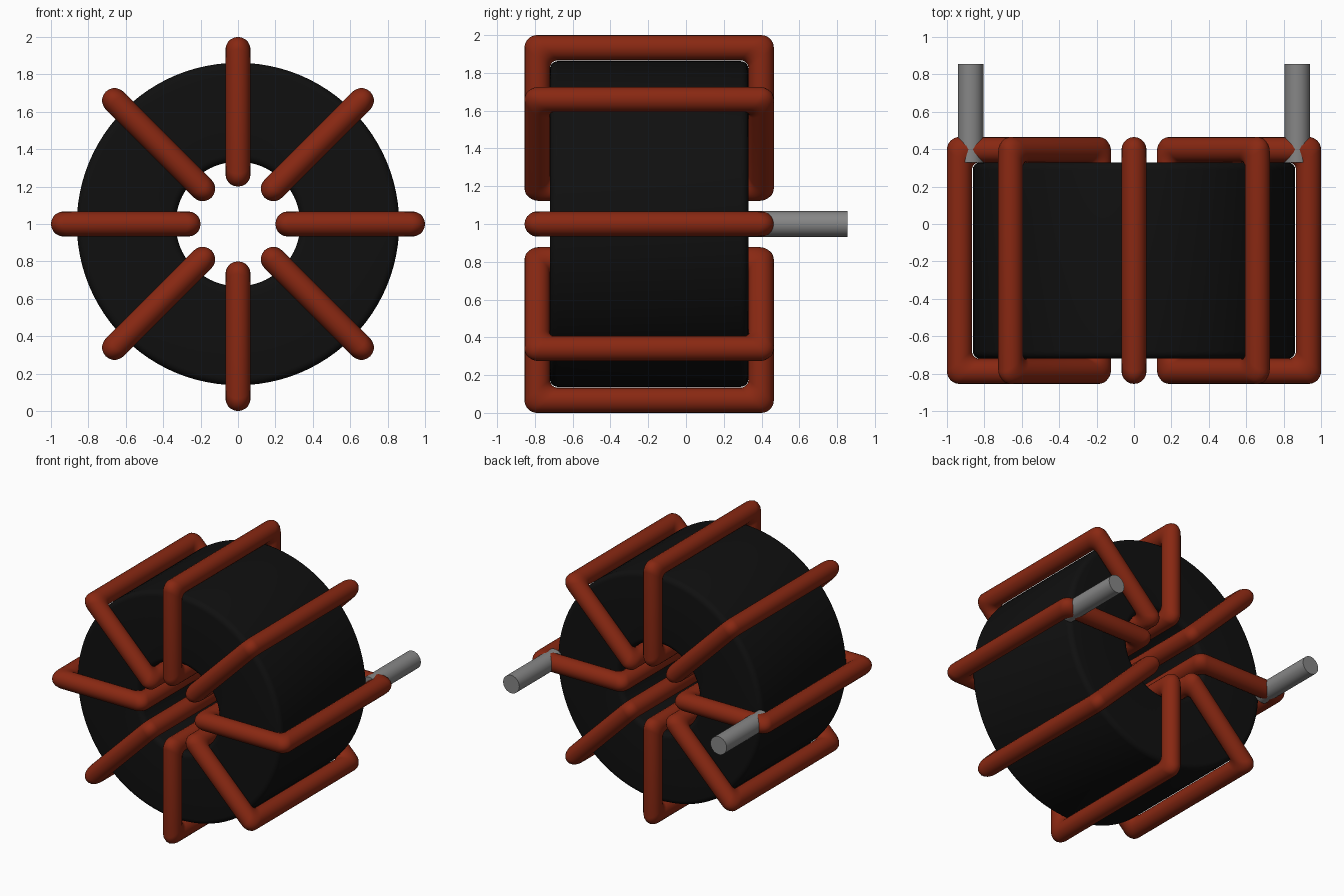
import bpy, bmesh
from math import sin, cos, pi

if "Cube" in bpy.data.objects:
    bpy.data.objects.remove(bpy.data.objects["Cube"])


def material(name, rgb, rough=0.5):
    m = bpy.data.materials.new(name)
    m.use_nodes = True
    m.diffuse_color = (*rgb, 1)
    bsdf = m.node_tree.nodes["Principled BSDF"]
    bsdf.inputs["Base Color"].default_value = (*rgb, 1)
    bsdf.inputs["Roughness"].default_value = rough
    return m


black = material("ferrite black", (0.005, 0.005, 0.005))
copper = material("enamelled copper", (0.25, 0.021, 0.006))
tin = material("tinned grey", (0.24, 0.24, 0.24))


def closed_sweep(name, rings, mat):
    """Skin a closed chain of closed rings of points."""
    bm = bmesh.new()
    vs = [[bm.verts.new(p) for p in ring] for ring in rings]
    n, k = len(vs), len(vs[0])
    for i in range(n):
        for j in range(k):
            a, b = vs[i], vs[(i + 1) % n]
            bm.faces.new((a[j], a[(j + 1) % k], b[(j + 1) % k], b[j]))
    bmesh.ops.recalc_face_normals(bm, faces=bm.faces)
    me = bpy.data.meshes.new(name)
    bm.to_mesh(me)
    bm.free()
    me.materials.append(mat)
    ob = bpy.data.objects.new(name, me)
    bpy.context.collection.objects.link(ob)
    me.shade_smooth()
    return ob


def rounded_rect(u0, u1, v0, v1, r, steps):
    """Outline of a rectangle with filleted corners, counter-clockwise."""
    corners = ((u1 - r, v1 - r), (u0 + r, v1 - r), (u0 + r, v0 + r), (u1 - r, v0 + r))
    pts = []
    for q, (cu, cv) in enumerate(corners):
        for s in range(steps + 1):
            t = (q + s / steps) * pi / 2
            pts.append((cu + r * cos(t), cv + r * sin(t)))
    return pts


Y0, Y1 = -0.72, 0.33        # front and back of the core
R_IN, R_OUT = 0.333, 0.862  # bore and rim of the core
WIRE = 0.067                # wire radius

# Ring core: filleted section revolved about the y axis
section = rounded_rect(R_IN, R_OUT, Y0, Y1, 0.04, 5)
SEG = 96
closed_sweep("ring_core", [
    [(r * cos(2 * pi * i / SEG), y, 1 + r * sin(2 * pi * i / SEG)) for r, y in section]
    for i in range(SEG)], black)

# Winding turns: round wire lying between an outer and an inner outline
outer = rounded_rect(0.20, 1.0, Y0 - 0.135, Y1 + 0.135, 0.067, 8)
inner = rounded_rect(R_IN, 0.866, Y0, Y1, 0.04, 8)
SIDES = 20
for turn in range(8):
    a = turn * pi / 4
    rings = []
    for (ou, ov), (iu, iv) in zip(outer, inner):
        ring = []
        for j in range(SIDES):
            c, w = cos(2 * pi * j / SIDES), WIRE * sin(2 * pi * j / SIDES)
            r = (ou + iu) / 2 + (ou - iu) / 2 * c
            y = (ov + iv) / 2 + (ov - iv) / 2 * c
            ring.append((r * cos(a) - w * sin(a), y, 1 + r * sin(a) + w * cos(a)))
        rings.append(ring)
    closed_sweep(f"winding_turn_{turn + 1}", rings, copper)

# Straight terminal leads at the back
for side, x in (("left", 0.873), ("right", -0.873)):
    bpy.ops.mesh.primitive_cylinder_add(
        vertices=32, radius=WIRE + 0.001, depth=0.525,
        location=(x, 0.5925, 1), rotation=(pi / 2, 0, 0))
    lead = bpy.context.object
    lead.name = f"{side}_lead"
    lead.data.materials.append(tin)
    bpy.ops.object.shade_smooth_by_angle()
